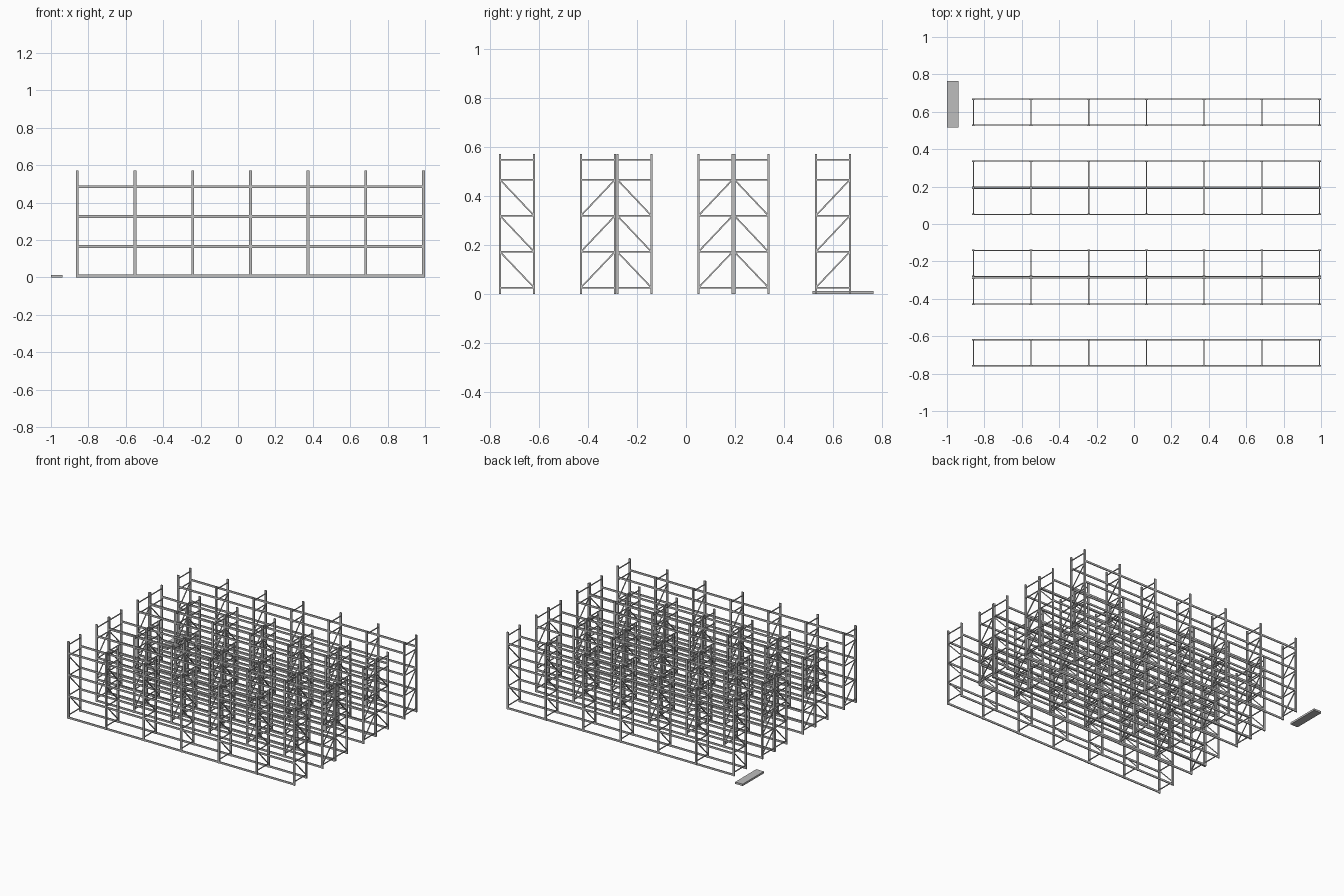
import bpy, bmesh
from mathutils import Vector, Matrix

cube = bpy.data.objects.get("Cube")
if cube:
    bpy.data.objects.remove(cube, do_unlink=True)

steel = bpy.data.materials.new("grey_steel")
steel.use_nodes = True
GREY = (0.51, 0.51, 0.51, 1)
steel.diffuse_color = GREY
steel.node_tree.nodes["Principled BSDF"].inputs["Base Color"].default_value = GREY

HEIGHT = 0.572
POST_W, POST_D = 0.015, 0.008
DEPTH = 0.139                      # between post centre lines
BAYS = 6
X_START, X_END = -0.859, 0.992
POST_X = [X_START + (X_END - X_START) * i / BAYS for i in range(BAYS + 1)]
BEAM_Z = [0.008, 0.166, 0.326, 0.486]
STRUT_Z = [0.027, 0.173, 0.32, 0.467]
TOP_STRUT_Z = 0.547


def add_box(bm, centre, size):
    m = Matrix.Translation(centre) @ Matrix.Diagonal((*size, 1))
    bmesh.ops.create_cube(bm, size=1, matrix=m)


def add_bar(bm, a, b, thick):
    """Square bar from a to b."""
    a, b = Vector(a), Vector(b)
    d = b - a
    turn = d.to_track_quat('Z', 'Y').to_matrix().to_4x4()
    m = Matrix.Translation((a + b) / 2) @ turn @ Matrix.Diagonal((thick, thick, d.length, 1))
    bmesh.ops.create_cube(bm, size=1, matrix=m)


def finish(bm, name):
    mesh = bpy.data.meshes.new(name)
    bm.to_mesh(mesh)
    bm.free()
    mesh.materials.append(steel)
    obj = bpy.data.objects.new(name, mesh)
    bpy.context.collection.objects.link(obj)


def build_rack(label, y_high, y_low):
    """Rack whose braces climb towards the y_high side."""
    sides = (y_high, y_low)

    # Uprights
    bm = bmesh.new()
    for x in POST_X:
        for y in sides:
            add_box(bm, (x, y, HEIGHT / 2), (POST_W, POST_D, HEIGHT))
    finish(bm, label + "_uprights")

    # Long shelf beams
    bm = bmesh.new()
    mid, length = (X_START + X_END) / 2, X_END - X_START
    for z in BEAM_Z:
        for y in sides:
            add_box(bm, (mid, y, z), (length, 0.006, 0.014))
    finish(bm, label + "_beams")

    # Level struts and parallel diagonal braces in each frame
    bm = bmesh.new()
    for x in POST_X:
        for z in STRUT_Z + [TOP_STRUT_Z]:
            add_bar(bm, (x, y_high, z), (x, y_low, z), 0.006)
        for z_low, z_high in zip(STRUT_Z, STRUT_Z[1:]):
            add_bar(bm, (x, y_low, z_low), (x, y_high, z_high), 0.006)
    finish(bm, label + "_braces")


# Single rows at the ends, back-to-back rows between
build_rack("front_row", -0.758, -0.758 + DEPTH)
build_rack("front_pair_near", -0.289, -0.289 - DEPTH)
build_rack("front_pair_far", -0.280, -0.280 + DEPTH)
build_rack("back_pair_near", 0.190, 0.190 - DEPTH)
build_rack("back_pair_far", 0.197, 0.197 + DEPTH)
build_rack("back_row", 0.529 + DEPTH, 0.529)

# Low slab beside the back row
bm = bmesh.new()
add_box(bm, (-0.969, 0.64, 0.007), (0.062, 0.248, 0.014))
finish(bm, "floor_slab")
